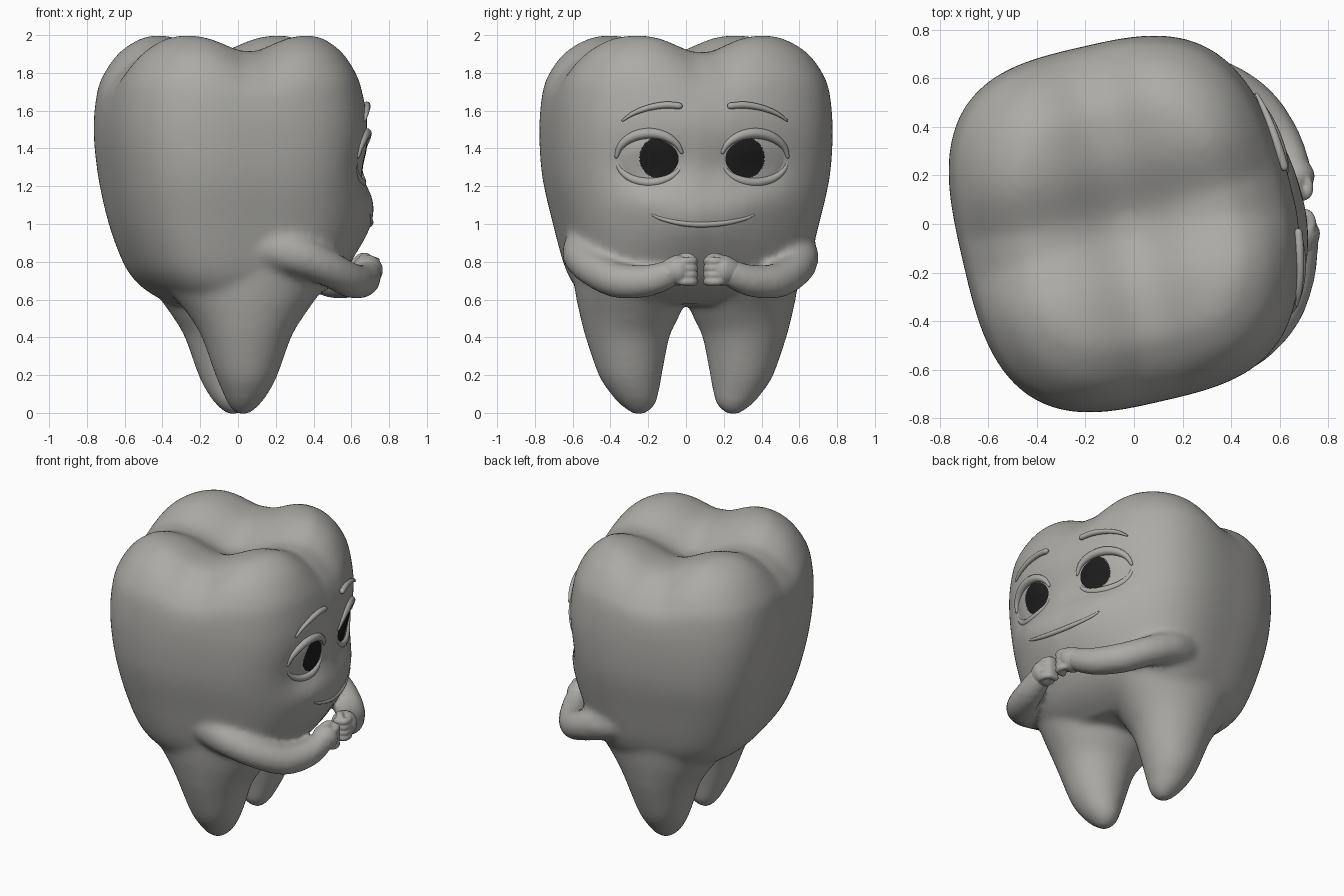
import bpy, bmesh, math
from mathutils import Vector
from mathutils.bvhtree import BVHTree

if "Cube" in bpy.data.objects:
    bpy.data.objects.remove(bpy.data.objects["Cube"])


def material(name, rgb):
    m = bpy.data.materials.new(name)
    m.diffuse_color = (*rgb, 1)
    m.use_nodes = True
    m.node_tree.nodes["Principled BSDF"].inputs["Base Color"].default_value = m.diffuse_color
    return m


GREY = material("warm grey", (0.41, 0.405, 0.385))
BLACK = material("pupil black", (0.012, 0.012, 0.012))


def spline(rows, steps=6):
    """Catmull-Rom samples through rows of equal length."""
    out = []
    for i in range(len(rows) - 1):
        a, b, c, d = (rows[min(max(k, 0), len(rows) - 1)] for k in range(i - 1, i + 3))
        for s in range(steps):
            t = s / steps
            out.append([q + 0.5 * t * (r - p + t * (2 * p - 5 * q + 4 * r - u + t * (3 * (q - r) + u - p)))
                        for p, q, r, u in zip(a, b, c, d)])
    return out + [list(rows[-1])]


def loft(bm, rings):
    """Skin equal-sized rings and cap both ends."""
    vs = [[bm.verts.new(p) for p in ring] for ring in rings]
    n = len(vs[0])
    for a, b in zip(vs, vs[1:]):
        for i in range(n):
            j = (i + 1) % n
            bm.faces.new((a[i], a[j], b[j], b[i]))
    bm.faces.new(vs[0][::-1])
    bm.faces.new(vs[-1])


def tube(bm, rows, up=Vector((0, 0, 1)), n=16):
    """Round tube along rows of (x, y, z, radius) with rounded ends."""
    pts = spline(rows)
    co = [Vector(p[:3]) for p in pts]
    tang = [(co[min(i + 1, len(co) - 1)] - co[max(i - 1, 0)]).normalized() for i in range(len(co))]
    stations = [(co[0] - tang[0] * pts[0][3] * k, tang[0], pts[0][3] * f) for k, f in ((0.95, 0.25), (0.7, 0.7))]
    stations += [(c, t, p[3]) for c, t, p in zip(co, tang, pts)]
    stations += [(co[-1] + tang[-1] * pts[-1][3] * k, tang[-1], pts[-1][3] * f) for k, f in ((0.7, 0.7), (0.95, 0.25))]
    rings = []
    for c, t, r in stations:
        side = t.cross(up).normalized()
        top = side.cross(t)
        rings.append([c + r * (side * math.cos(2 * math.pi * k / n) + top * math.sin(2 * math.pi * k / n))
                      for k in range(n)])
    loft(bm, rings)


def finish(name, bm, mats=(GREY,)):
    bmesh.ops.recalc_face_normals(bm, faces=bm.faces[:])
    me = bpy.data.meshes.new(name)
    bm.to_mesh(me)
    bm.free()
    for m in mats:
        me.materials.append(m)
    ob = bpy.data.objects.new(name, me)
    bpy.context.collection.objects.link(ob)
    for p in me.polygons:
        p.use_smooth = True
    return ob


def fuse(ob, size, rounds):
    """Melt overlapping pieces of an object into one soft skin."""
    rm = ob.modifiers.new("blend", 'REMESH')
    rm.mode = 'VOXEL'
    rm.voxel_size = size
    sm = ob.modifiers.new("soften", 'SMOOTH')
    sm.factor = 0.5
    sm.iterations = rounds
    me = bpy.data.meshes.new_from_object(ob.evaluated_get(bpy.context.evaluated_depsgraph_get()))
    ob.modifiers.clear()
    ob.data = me
    me.materials.clear()
    me.materials.append(GREY)
    for p in me.polygons:
        p.use_smooth = True
        p.material_index = 0
    return me


def mirror_arm(p):
    """Reflect across the upright plane the character faces along."""
    c, s = math.cos(math.radians(14)), math.sin(math.radians(14))
    return (p[0] * c + p[1] * s + 0.008, p[0] * s - p[1] * c - 0.012, *p[2:])


# Crown: rounded-square loft with four cusps, turned about z
TURN = math.radians(13)


def power(v, e):
    return math.copysign(abs(v) ** e, v)


def bump(a, b):
    return math.exp(-a * a - b * b)


def crown_point(z, a, b, cx, t):
    x, y = a * power(math.cos(t), 0.65), b * power(math.sin(t), 0.65)
    w = min(max((z - 1.5) / 0.48, 0), 1)
    w = w * w * (3 - 2 * w)
    z2 = z - w * (0.1 * bump(x / 0.19, 0) + 0.105 * bump(y / 0.19, 0))
    xw = cx + x * math.cos(TURN) - y * math.sin(TURN)
    yw = x * math.sin(TURN) + y * math.cos(TURN)
    if xw > 0.15:  # full muzzle and brow, shallow eye sockets
        k = min((xw - 0.15) / 0.3, 1)
        xw += k * 0.135 * bump((yw - 0.09) / 0.4, (z - 1.03) / (0.19 if z > 1.03 else 0.27))
        xw += k * 0.045 * bump((yw - 0.13) / 0.36, (z - 1.5) / 0.28)
        for ey in (-0.193, 0.363):
            xw -= k * 0.04 * bump((yw - ey) / 0.15, (z - 1.31) / 0.1)
            xw += k * 0.02 * bump((yw - ey) / 0.15, (z - 1.13) / 0.08)
    return (xw, yw, z2)


crown = [(0.575, 0.30, 0.47, -0.01), (0.63, 0.41, 0.54, -0.015), (0.70, 0.49, 0.59, -0.02), (0.80, 0.545, 0.63, -0.03),
         (1.0, 0.605, 0.68, -0.042), (1.25, 0.65, 0.735, -0.05), (1.5, 0.674, 0.749, -0.05),
         (1.7, 0.656, 0.733, -0.05), (1.8, 0.625, 0.70, -0.045), (1.9, 0.565, 0.635, -0.04),
         (1.965, 0.495, 0.555, -0.035), (2.004, 0.42, 0.465, -0.03), (2.014, 0.30, 0.33, -0.03),
         (2.014, 0.15, 0.16, -0.03), (2.014, 0.03, 0.03, -0.03)]
bm = bmesh.new()
loft(bm, [[crown_point(*r, 2 * math.pi * (k + 0.5) / 80) for k in range(80)] for r in spline(crown, 5)])

# Two roots, each the other turned half round
root = [(-0.008, 0.025, -0.25, 0.025, 0.025), (0.012, 0.028, -0.25, 0.055, 0.06), (0.05, 0.033, -0.257, 0.088, 0.098),
        (0.10, 0.04, -0.272, 0.118, 0.127), (0.20, 0.045, -0.295, 0.165, 0.168), (0.40, 0.045, -0.31, 0.237, 0.222),
        (0.50, 0.045, -0.30, 0.295, 0.258), (0.60, 0.04, -0.29, 0.37, 0.29), (0.75, 0.02, -0.28, 0.49, 0.325)]
for sgn in (1, -1):
    loft(bm, [[(sgn * (x + hx * math.cos(k * math.pi / 20)), sgn * (y + hy * math.sin(k * math.pi / 20)), z)
               for k in range(40)] for z, x, y, hx, hy in spline(root, 4)])

# Arms, blended into the body
arm = [(0.0, -0.46, 0.92, 0.15), (0.18, -0.52, 0.875, 0.128), (0.33, -0.545, 0.83, 0.107), (0.48, -0.49, 0.763, 0.095),
       (0.60, -0.36, 0.70, 0.094), (0.665, -0.20, 0.70, 0.086), (0.69, -0.07, 0.745, 0.073)]
tube(bm, arm, n=24)
tube(bm, [mirror_arm(p) for p in arm], n=24)

solid = fuse(finish("tooth_body", bm), 0.02, 12)
tree = BVHTree.FromPolygons([v.co.copy() for v in solid.vertices], [tuple(p.vertices) for p in solid.polygons])


def surf(y, z):
    hit = tree.ray_cast(Vector((2, y, z)), Vector((-1, 0, 0)))[0]
    return hit.x if hit else 0.6


def face_tube(name, rows, lift):
    """Tube laid on the face along rows of (y, z, radius)."""
    b = bmesh.new()
    tube(b, [(surf(y, z) + lift, y, z, r) for y, z, r in rows], Vector((1, 0, 0)), 12)
    finish(name, b)


def arc(cy, cz, w, h, a0, a1, r):
    rows = []
    for i in range(9):
        a = math.radians(a0 + (a1 - a0) * i / 8)
        rows.append((cy + w * math.cos(a), cz + h * math.sin(a), r * (0.35 + 0.65 * math.sin(math.pi * i / 8))))
    return rows


# Hands: palm, curled fingers and thumb melted together
for side, tf in (("left", lambda p: p), ("right", mirror_arm)):
    b = bmesh.new()
    tube(b, [tf(p) for p in ((0.685, -0.09, 0.745, 0.07), (0.685, -0.04, 0.755, 0.082), (0.683, -0.01, 0.757, 0.072))], n=24)
    for i in range(4):
        z = 0.695 + 0.036 * i
        tube(b, [tf(p) for p in ((0.725, -0.025, z, 0.02), (0.73, 0.005, z, 0.022),
                                 (0.712, 0.038, z, 0.023), (0.665, 0.04, z, 0.021))])
    tube(b, [tf(p) for p in ((0.65, -0.07, 0.79, 0.025), (0.67, -0.01, 0.822, 0.026), (0.69, 0.03, 0.818, 0.022))])
    fuse(finish(side + "_hand", b), 0.007, 4)

# Eyes, lids and brows, mirrored across the face
for side, my in (("left", lambda y: y), ("right", lambda y: 0.17 - y)):
    b = bmesh.new()
    rings = []
    for i in range(26):
        r = 0.02 + 0.98 * i / 25
        ring = []
        for k in range(96):
            a = 2 * math.pi * k / 96
            y, z = my(-0.193 + 0.17 * r * math.cos(a)), 1.345 + 0.12 * r * math.sin(a)
            ring.append((surf(y, z) - 0.006 + 0.034 * (1 - r * r), y, z))
        rings.append(ring)
    loft(b, rings)
    b.faces.ensure_lookup_table()
    b.faces.remove(b.faces[-1])
    eye = finish(side + "_eye", b, (GREY, BLACK))
    if sum(p.normal.x for p in eye.data.polygons) < 0:
        eye.data.flip_normals()
    for p in eye.data.polygons:
        dy, dz = (p.center.y - my(-0.133)) / 0.113, (p.center.z - 1.35) / 0.113
        p.material_index = 1 if dy * dy + dz * dz < 1 else 0
    face_tube(side + "_upper_lid", [(my(y), z, r) for y, z, r in arc(-0.193, 1.345, 0.176, 0.135, 175, 15, 0.028)], 0.0)
    face_tube(side + "_lower_lid", [(my(y), z, r) for y, z, r in arc(-0.193, 1.345, 0.174, 0.125, 185, 345, 0.024)], -0.009)
    brow = [(-0.335, 1.548, 0.006), (-0.28, 1.585, 0.012), (-0.20, 1.615, 0.016),
            (-0.11, 1.63, 0.018), (-0.035, 1.625, 0.017)]
    face_tube(side + "_brow", [(my(y) + (0.03 if side == "right" else 0), z, r) for y, z, r in brow], 0.012)

# Smiling mouth
face_tube("mouth", [(-0.18, 1.05, 0.006), (-0.13, 1.028, 0.010), (-0.03, 1.005, 0.014), (0.08, 0.997, 0.015),
                    (0.20, 1.005, 0.014), (0.31, 1.028, 0.010), (0.36, 1.05, 0.006)], -0.003)
